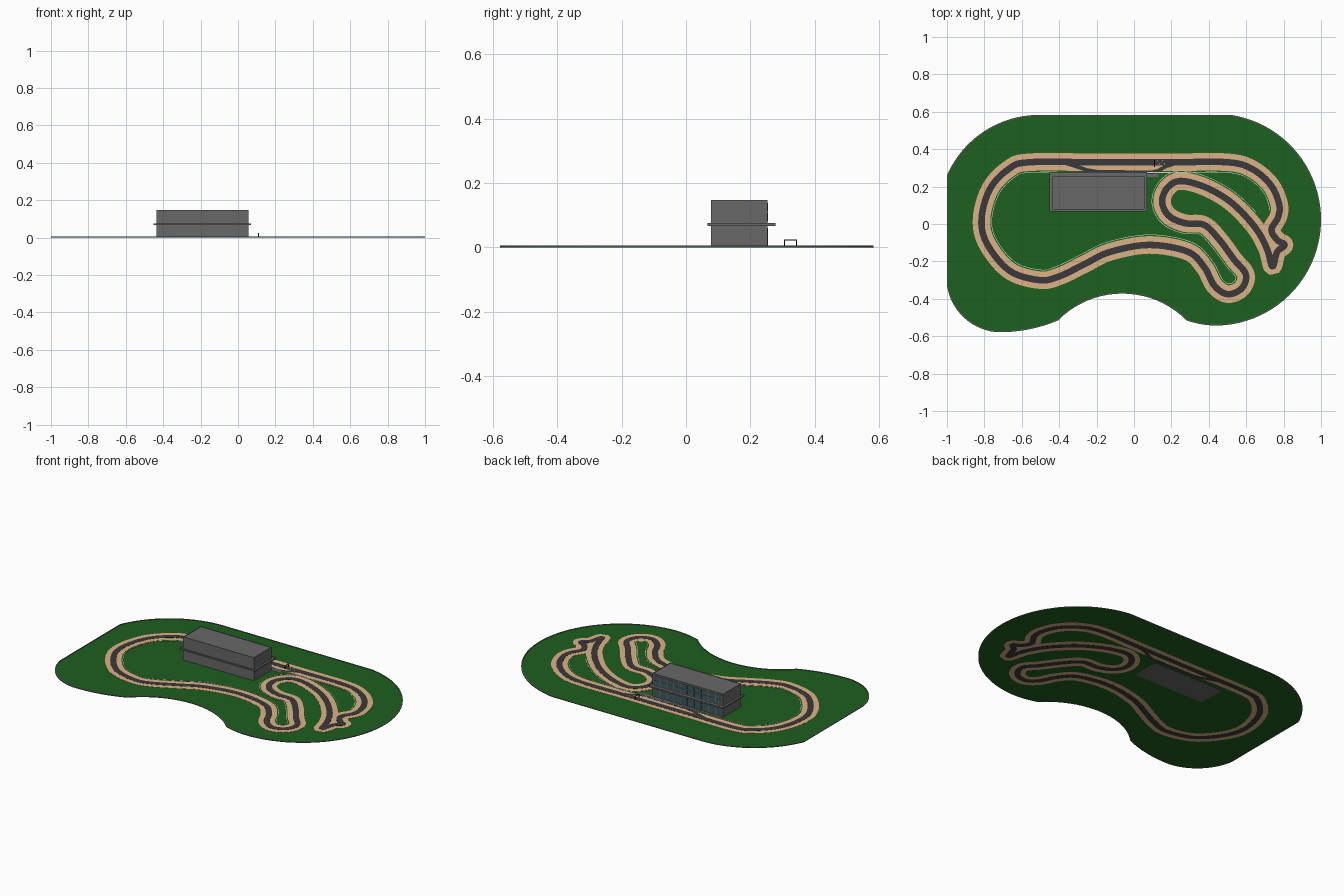
import bpy, bmesh, math
from mathutils import Vector

if "Cube" in bpy.data.objects:
    bpy.data.objects.remove(bpy.data.objects["Cube"])


def material(name, rgb):
    m = bpy.data.materials.new(name)
    m.diffuse_color = (*rgb, 1)
    m.use_nodes = True
    m.node_tree.nodes["Principled BSDF"].inputs["Base Color"].default_value = m.diffuse_color
    return m


GRASS = material("grass", (0.012, 0.115, 0.013))
SAND = material("sand", (0.72, 0.45, 0.24))
ASPHALT = material("asphalt", (0.042, 0.042, 0.045))
CONCRETE = material("concrete", (0.14, 0.14, 0.14))
GLASS = material("glass", (0.05, 0.10, 0.115))
WHITE = material("white_paint", (0.6, 0.72, 0.55))
BLACK = material("black_metal", (0.02, 0.02, 0.02))


def finish(bm, name, mat):
    bmesh.ops.recalc_face_normals(bm, faces=bm.faces)
    me = bpy.data.meshes.new(name)
    bm.to_mesh(me)
    bm.free()
    me.materials.append(mat)
    ob = bpy.data.objects.new(name, me)
    bpy.context.collection.objects.link(ob)
    return ob


def boxes(name, mat, spans):
    """Boxes given as (x0, x1, y0, y1, z0, z1), joined in one object."""
    bm = bmesh.new()
    for x0, x1, y0, y1, z0, z1 in spans:
        vs = bmesh.ops.create_cube(bm, size=1)["verts"]
        for v in vs:
            v.co = Vector(((x0 + x1) / 2 + v.co.x * (x1 - x0),
                           (y0 + y1) / 2 + v.co.y * (y1 - y0),
                           (z0 + z1) / 2 + v.co.z * (z1 - z0)))
    return finish(bm, name, mat)


def arc(a, b, c, n=20):
    """Points on the circle through a, b and c."""
    (ax, ay), (bx, by), (cx, cy) = a, b, c
    d = 2 * (ax * (by - cy) + bx * (cy - ay) + cx * (ay - by))
    A, B, C = ax * ax + ay * ay, bx * bx + by * by, cx * cx + cy * cy
    o = Vector(((A * (by - cy) + B * (cy - ay) + C * (ay - by)) / d,
                (A * (cx - bx) + B * (ax - cx) + C * (bx - ax)) / d))
    r = (Vector(a) - o).length
    t0, tb, t1 = (math.atan2(p[1] - o.y, p[0] - o.x) for p in (a, b, c))
    ccw = (tb - t0) % math.tau < (t1 - t0) % math.tau
    sweep = (t1 - t0) % math.tau if ccw else -((t0 - t1) % math.tau)
    return [o + r * Vector((math.cos(t0 + sweep * i / n), math.sin(t0 + sweep * i / n)))
            for i in range(n + 1)]


def spline(pts, n=10):
    """Closed smooth curve through the points."""
    P = [Vector(p) for p in pts]
    out = []
    for i in range(len(P)):
        a, b, c, d = (P[(i + k) % len(P)] for k in (-1, 0, 1, 2))
        for j in range(n):
            t = j / n
            out.append(0.5 * (2 * b + (c - a) * t + (2 * a - 5 * b + 4 * c - d) * t * t
                              + (3 * b - a - 3 * c + d) * t ** 3))
    return out


def band(name, mat, path, left, right, z0, z1, closed=True):
    """Flat strip along a path, between two sideways offsets."""
    bm = bmesh.new()
    n = len(path)
    rings = []
    for i, p in enumerate(path):
        a = path[(i - 1) % n] if closed or i else p
        b = path[(i + 1) % n] if closed or i < n - 1 else p
        t = (b - a).normalized()
        side = Vector((-t.y, t.x))
        l, r = p + side * left, p + side * right
        rings.append([bm.verts.new((*q, z)) for q, z in ((l, z0), (r, z0), (r, z1), (l, z1))])
    for i in range(n if closed else n - 1):
        a, b = rings[i], rings[(i + 1) % n]
        for k in range(4):
            bm.faces.new((a[k], a[(k + 1) % 4], b[(k + 1) % 4], b[k]))
    if not closed:
        bm.faces.new(rings[0])
        bm.faces.new(rings[-1])
    return finish(bm, name, mat)


# Grass field: arcs and straight edges, going clockwise
outline = (arc((-1, 0.26), (-0.81, 0.49), (-0.52, 0.583))
           + arc((0.52, 0.583), (1.0, 0.02), (0.45, -0.543), 44)
           + arc((0.45, -0.543), (0.365, -0.537), (0.28, -0.515), 6)[1:]
           + arc((0.28, -0.515), (-0.06, -0.372), (-0.405, -0.515))[1:]
           + arc((-0.405, -0.515), (-0.57, -0.565), (-0.74, -0.578), 8)[1:]
           + arc((-0.74, -0.578), (-0.91, -0.5), (-1, -0.33), 14)[1:])
bm = bmesh.new()
face = bm.faces.new([bm.verts.new((*p, 0.001)) for p in outline])
up = bmesh.ops.extrude_face_region(bm, geom=[face])["geom"]
bmesh.ops.translate(bm, vec=(0, 0, 0.0015), verts=[v for v in up if isinstance(v, bmesh.types.BMVert)])
finish(bm, "grass_field", GRASS)
band("perimeter_wall", CONCRETE, outline, 0, -0.005, 0, 0.005)

# Race track: sand run-off, asphalt and the thin barrier on the infield side
track = spline([
    (-0.56, 0.33), (-0.2, 0.33), (0.2, 0.33), (0.5, 0.33), (0.63, 0.295), (0.73, 0.21),
    (0.775, 0.11), (0.772, 0.04), (0.735, -0.03), (0.765, -0.085), (0.805, -0.112),
    (0.765, -0.15), (0.74, -0.228), (0.71, -0.13), (0.645, -0.015), (0.52, 0.115),
    (0.38, 0.197), (0.25, 0.23), (0.18, 0.195), (0.15, 0.12), (0.185, 0.045),
    (0.27, 0.005), (0.375, -0.005), (0.457, -0.085), (0.535, -0.19), (0.598, -0.27),
    (0.575, -0.345), (0.5, -0.375), (0.43, -0.33), (0.375, -0.23), (0.285, -0.147),
    (0.08, -0.112), (-0.13, -0.15), (-0.265, -0.215), (-0.4, -0.28), (-0.505, -0.3),
    (-0.665, -0.25), (-0.785, -0.107), (-0.815, 0.027), (-0.77, 0.187), (-0.67, 0.294)])
band("sand_runoff", SAND, track, 0.047, -0.047, 0.0005, 0.0035)
band("asphalt_track", ASPHALT, track, 0.0175, -0.0175, 0, 0.0042)
tight = [i for i, p in enumerate(track) if p.x > 0.62 and -0.24 < p.y < 0.07]
barrier = track[max(tight) + 1:] + track[:min(tight)]
band("infield_barrier", WHITE, barrier, -0.053, -0.056, 0.002, 0.0045, closed=False)

# Pit lane in front of the building
pit = [Vector(p) for p in ((-0.38, 0.33), (-0.31, 0.308), (-0.25, 0.288), (-0.2, 0.28),
                           (0.09, 0.275), (0.13, 0.285), (0.17, 0.308), (0.24, 0.33))]
band("pit_lane", ASPHALT, pit, 0.01, -0.01, 0.0002, 0.0039, closed=False)
boxes("pit_apron", CONCRETE, [(-0.43, 0.13, 0.25, 0.268, 0.001, 0.004)])

# Pit building: two storeys, projecting slab, low roof edge
boxes("pit_building_body", CONCRETE, [(-0.435, 0.055, 0.078, 0.253, 0, 0.145)])
boxes("balcony_slab", CONCRETE, [(-0.452, 0.07, 0.067, 0.278, 0.067, 0.073)])
boxes("balcony_edge", CONCRETE, [
    (-0.452, 0.07, 0.067, 0.07, 0.073, 0.076), (-0.452, 0.07, 0.275, 0.278, 0.073, 0.076),
    (-0.452, -0.449, 0.07, 0.275, 0.073, 0.076), (0.067, 0.07, 0.07, 0.275, 0.073, 0.076)])
boxes("roof_edge", CONCRETE, [
    (-0.435, 0.055, 0.078, 0.082, 0.145, 0.147), (-0.435, 0.055, 0.249, 0.253, 0.145, 0.147),
    (-0.435, -0.431, 0.082, 0.249, 0.145, 0.147), (0.051, 0.055, 0.082, 0.249, 0.145, 0.147)])
panes = []
for i in range(10):
    x = -0.43 + i * 0.048
    panes += [(x + 0.003, x + 0.045, 0.25, 0.255, z0, z1)
              for z0, z1 in ((0.006, 0.06), (0.08, 0.108), (0.112, 0.138))]
boxes("window_panes", GLASS, panes)

# Start gantry over the straight, with grid marks
boxes("start_gantry", BLACK, [
    (0.108, 0.112, 0.305, 0.308, 0.002, 0.024), (0.108, 0.112, 0.342, 0.345, 0.002, 0.024),
    (0.108, 0.112, 0.305, 0.345, 0.021, 0.024)])
boxes("grid_marks", WHITE, [
    (0.122 + i * 0.014, 0.125 + i * 0.014, y, y + 0.01, 0.004, 0.0046)
    for i, y in enumerate((0.333, 0.317, 0.333, 0.317))])
